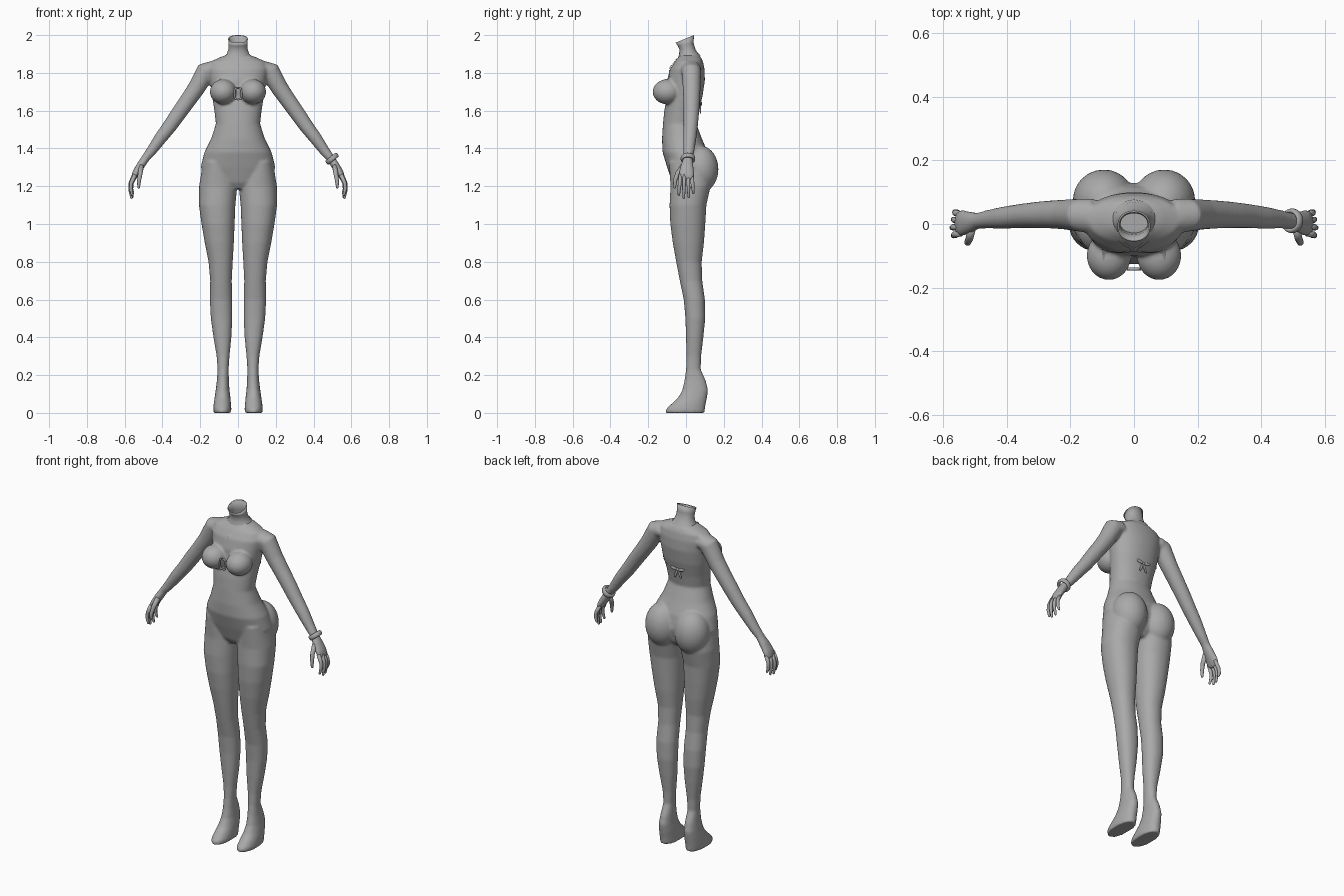
import bpy, bmesh, math
from mathutils import Vector, Matrix

if "Cube" in bpy.data.objects:
    bpy.data.objects.remove(bpy.data.objects["Cube"])

mat = bpy.data.materials.new("plain grey")
mat.diffuse_color = (0.4, 0.4, 0.4, 1)
mat.use_nodes = True
mat.node_tree.nodes["Principled BSDF"].inputs["Base Color"].default_value = mat.diffuse_color
SEG = 40


def sgnpow(v, p):
    return math.copysign(abs(v) ** p, v)


def flat_ring(z, x0, x1, y0, y1, tilt=0.0, power=0.92):
    """Horizontal rounded ring; tilt lifts its back edge."""
    pts = []
    for i in range(SEG):
        a = 2 * math.pi * i / SEG
        c, s = sgnpow(math.cos(a), power), sgnpow(math.sin(a), power)
        pts.append(Vector(((x0 + x1) / 2 + c * (x1 - x0) / 2,
                           (y0 + y1) / 2 + s * (y1 - y0) / 2, z + tilt * s)))
    return pts


def loft(bm, rings, caps=True):
    rows = [[bm.verts.new(p) for p in r] for r in rings]
    n = len(rows[0])
    for a, b in zip(rows, rows[1:]):
        for i in range(n):
            j = (i + 1) % n
            bm.faces.new((a[i], a[j], b[j], b[i]))
    if caps:
        bm.faces.new(rows[0][::-1])
        bm.faces.new(rows[-1])


def tube(bm, path, seg=16):
    """Tube through (x, y, z, y radius, thickness radius), rounded at the end."""
    path = list(path)
    c, d = Vector(path[-1][:3]), Vector(path[-2][:3])
    t = (c - d).normalized()
    r, q = path[-1][3:]
    for k, f in ((0.6, 0.8), (0.95, 0.35)):
        path.append((*(c + t * q * k), r * f, q * f))
    P = [Vector(p[:3]) for p in path]
    rings = []
    for i, p in enumerate(path):
        t = (P[min(i + 1, len(P) - 1)] - P[max(i - 1, 0)]).normalized()
        n = t.cross(Vector((0, 1, 0))).normalized()
        s = n.cross(t)
        rings.append([P[i] + s * (p[3] * math.cos(2 * math.pi * k / seg))
                      + n * (p[4] * math.sin(2 * math.pi * k / seg)) for k in range(seg)])
    loft(bm, rings)


def ball(bm, centre, radii, rot=Matrix()):
    m = Matrix.Translation(centre) @ rot @ Matrix.Diagonal((*radii, 1))
    bmesh.ops.create_uvsphere(bm, u_segments=24, v_segments=16, radius=1, matrix=m)


def finish(bm, name):
    bmesh.ops.recalc_face_normals(bm, faces=bm.faces)
    for f in bm.faces:
        f.smooth = True
    me = bpy.data.meshes.new(name)
    bm.to_mesh(me)
    bm.free()
    me.materials.append(mat)
    ob = bpy.data.objects.new(name, me)
    bpy.context.collection.objects.link(ob)
    return ob


# Body: overlapping volumes fused into one smooth skin
TORSO = [(1.185, .06, -.05, .08), (1.22, .15, -.073, .11), (1.3, .198, -.1, .13),
         (1.38, .178, -.124, .115), (1.45, .143, -.127, .085), (1.53, .117, -.122, .055),
         (1.6, .125, -.115, .068), (1.68, .138, -.1, .088), (1.76, .15, -.1, .1),
         (1.82, .16, -.085, .098), (1.86, .145, -.06, .09), (1.885, .09, -.04, .078),
         (1.897, .055, -.03, .06)]
LEG = [(1.33, .04, .185, -.09, .12), (1.2, .004, .206, -.082, .13), (1.1, .014, .207, -.087, .108),
       (1.0, .018, .193, -.083, .102), (.9, .022, .176, -.07, .095), (.8, .028, .156, -.052, .083),
       (.7, .033, .147, -.033, .086), (.6, .03, .149, -.012, .1), (.5, .03, .144, -.003, .102),
       (.4, .035, .13, .0, .092), (.3, .045, .113, .003, .08), (.23, .05, .108, .0, .078),
       (.17, .048, .112, -.008, .105), (.12, .045, .118, -.02, .117), (.08, .04, .124, -.042, .111),
       (.045, .037, .129, -.08, .104), (.02, .035, .131, -.106, .1), (.0, .036, .13, -.107, .098)]
ARM = [(.13, .025, 1.82, .055, .045), (.17, .028, 1.808, .052, .053), (.22, .03, 1.72, .047, .046),
       (.265, .03, 1.655, .044, .043), (.315, .028, 1.585, .041, .041), (.36, .025, 1.52, .038, .038),
       (.41, .02, 1.455, .035, .034), (.46, .015, 1.385, .029, .027), (.492, .01, 1.345, .025, .022),
       (.515, .006, 1.31, .034, .022), (.54, .003, 1.27, .041, .02), (.552, .002, 1.245, .04, .015)]
bm = bmesh.new()
loft(bm, [flat_ring(z, -w, w, a, b) for z, w, a, b in TORSO])
for s in (-1, 1):
    loft(bm, [flat_ring(z, *sorted((s * a, s * b)), c, d) for z, a, b, c, d in LEG])
    tube(bm, [(s * p[0], *p[1:]) for p in ARM], 24)
    ball(bm, (s * .079, -.1, 1.70), (.07, .077, .066))
    ball(bm, (s * .095, .075, 1.29), (.098, .097, .125))
body = finish(bm, "body")
m = body.modifiers.new("fuse", 'REMESH')
m.mode, m.voxel_size, m.use_smooth_shade = 'VOXEL', 0.007, True
m = body.modifiers.new("soften", 'SMOOTH')
m.factor, m.iterations = 0.5, 6
dg = bpy.context.evaluated_depsgraph_get()
skin = bpy.data.meshes.new_from_object(body.evaluated_get(dg))
body.modifiers.clear()
body.data = skin
skin.materials.clear()
skin.materials.append(mat)

# Hollow neck with a sloping open rim
bm = bmesh.new()
loft(bm, [flat_ring(*r) for r in (
    (1.872, -.085, .085, -.045, .085), (1.9, -.06, .06, -.036, .066), (1.925, -.051, .051, -.035, .05),
    (1.95, -.05, .05, -.043, .04, .008), (1.98, -.052, .052, -.055, .042, .02),
    (1.978, -.046, .046, -.048, .036, .02), (1.94, -.042, .042, -.034, .033, .005),
    (1.895, -.045, .045, -.028, .048))], caps=False)
finish(bm, "neck")

# Fingers and thumbs
for s, side in ((-1, "right"), (1, "left")):
    bm = bmesh.new()
    for k, (y, tip) in enumerate(((-.029, 1.155), (-.009, 1.14), (.011, 1.143), (.03, 1.165))):
        x = .55 - .004 * abs(k - 1)
        tube(bm, [(s * x, y, 1.26, .0105, .0115), (s * (x + .02), y * 1.15, 1.215, .0098, .01),
                  (s * (x + .022), y * 1.25, 1.185, .0088, .009), (s * (x + .014), y * 1.3, tip, .0065, .0065)], 12)
    tube(bm, [(s * .512, -.015, 1.305, .016, .014), (s * .518, -.045, 1.265, .013, .012),
              (s * .524, -.058, 1.23, .0105, .0105), (s * .526, -.06, 1.195, .007, .007)], 12)
    finish(bm, side + "_fingers")

# Bracelet on the left wrist
bm = bmesh.new()
axis = Vector((.62, 0, -.78)).to_track_quat('Z', 'Y').to_matrix()
hoop = []
for k in range(33):
    a = 2 * math.pi * k / 32
    d = axis @ Vector((math.cos(a), math.sin(a), 0))
    up = axis @ Vector((0, 0, 1))
    hoop.append([Vector((.498, .01, 1.346)) + d * (.031 + .008 * math.cos(b)) + up * (.014 * math.sin(b))
                 for b in (math.pi * j / 5 for j in range(10))])
loft(bm, hoop, caps=False)
bmesh.ops.remove_doubles(bm, verts=bm.verts, dist=1e-5)
finish(bm, "bracelet")


# Straps: narrow ribbons laid on the skin
def strap(name, path, width, side):
    bpy.context.view_layer.update()
    g = bpy.context.evaluated_depsgraph_get()
    pts = []
    for (x0, z0), (x1, z1) in zip(path, path[1:]):
        pts += [Vector((x0 + (x1 - x0) * k / 12, 0, z0 + (z1 - z0) * k / 12)) for k in range(12)]
    pts.append(Vector((path[-1][0], 0, path[-1][1])))
    b = bmesh.new()
    rows = []
    for i, p in enumerate(pts):
        t = (pts[min(i + 1, len(pts) - 1)] - pts[max(i - 1, 0)]).normalized()
        n = Vector((-t.z, 0, t.x))
        row = []
        for e in (-1, 0, 1):
            q = p + n * (e * width / 2)
            hit, loc, nor, *_ = bpy.context.scene.ray_cast(g, Vector((q.x, side, q.z)), Vector((0, -side, 0)))
            if hit:
                row.append(b.verts.new(loc + nor * .003))
        if len(row) == 3:
            rows.append(row)
    for r, q in zip(rows, rows[1:]):
        for k in (0, 1):
            b.faces.new((r[k], r[k + 1], q[k + 1], q[k]))
    finish(b, name)


for s, side in ((-1, "right"), (1, "left")):
    strap(side + "_neck_strap", [(s * .06, 1.893), (s * .045, 1.872), (0, 1.83), (-s * .1, 1.765)], .012, -1)
strap("back_neck_strap", [(-.06, 1.9), (0, 1.893), (.06, 1.9)], .012, 1)
strap("back_band", [(-.128, 1.665), (0, 1.635), (.128, 1.665)], .012, 1)

# Oblong ring between the cups
bm = bmesh.new()
ring = []
for k in range(33):
    a = 2 * math.pi * k / 32
    d = Vector((sgnpow(math.cos(a), .6), 0, sgnpow(math.sin(a), .6)))
    c = Vector((d.x * .018, -.142, 1.69 + d.z * .03))
    ring.append([c + d * (.005 * math.cos(b)) + Vector((0, .005 * math.sin(b), 0))
                 for b in (math.pi * j / 4 for j in range(8))])
loft(bm, ring, caps=False)
bmesh.ops.remove_doubles(bm, verts=bm.verts, dist=1e-5)
finish(bm, "chest_ring")

# Bow at the back
bm = bmesh.new()
ball(bm, (0, .077, 1.635), (.009, .009, .009))
for s in (-1, 1):
    ball(bm, (s * .025, .08, 1.638), (.022, .005, .009), Matrix.Rotation(-s * .2, 4, 'Y'))
    ball(bm, (s * .012, .076, 1.608), (.007, .004, .027), Matrix.Rotation(-s * .4, 4, 'Y'))
finish(bm, "back_bow")
